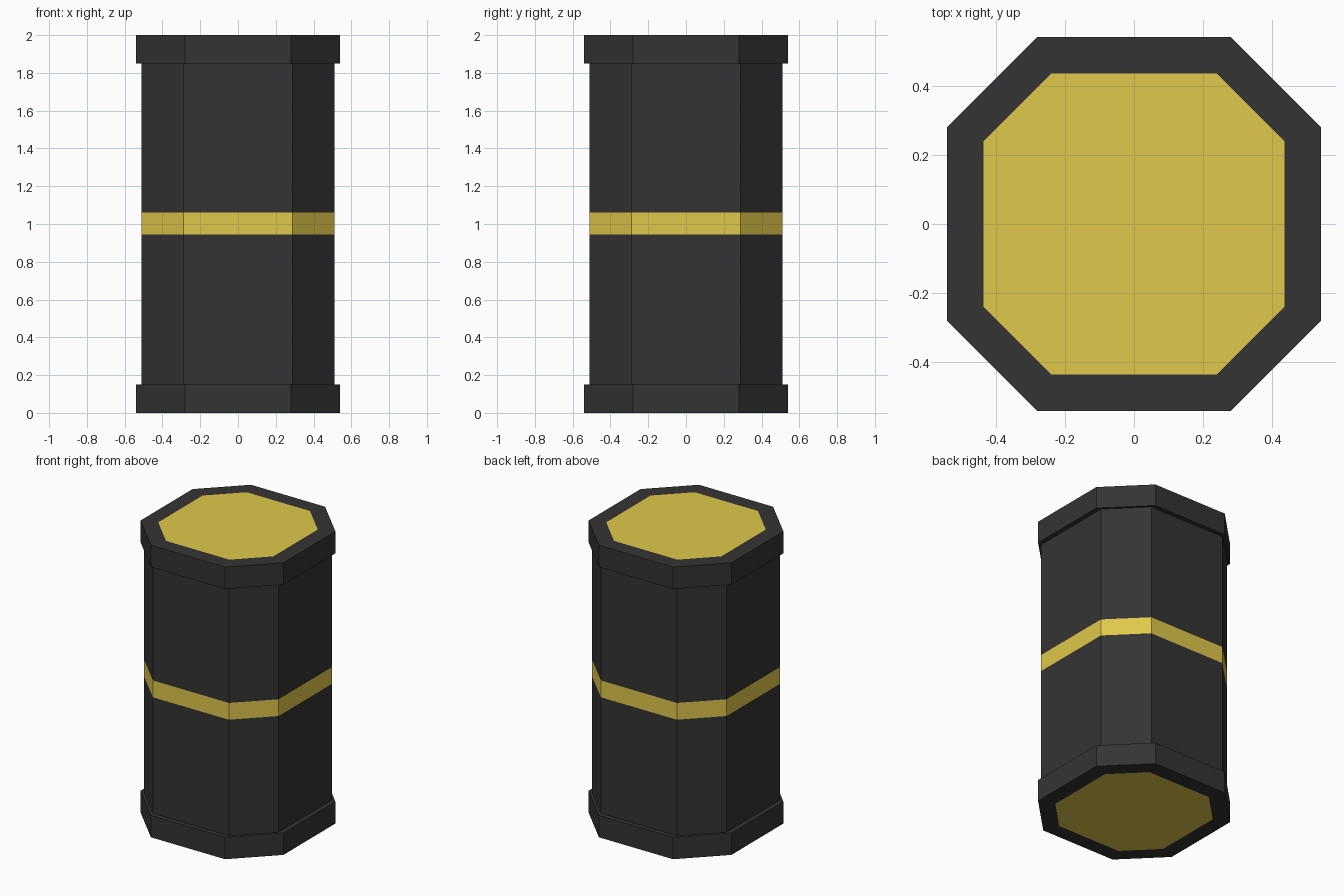
import bpy

if "Cube" in bpy.data.objects:
    bpy.data.objects.remove(bpy.data.objects["Cube"])


def material(name, rgb):
    m = bpy.data.materials.new(name)
    m.diffuse_color = (*rgb, 1)
    m.use_nodes = True
    m.node_tree.nodes["Principled BSDF"].inputs["Base Color"].default_value = m.diffuse_color
    return m


dark = material("dark_casing", (0.034, 0.034, 0.034))
yellow = material("yellow_paint", (0.75, 0.58, 0.07))

# Octagon sections as (half width, half length of the axis-aligned sides)
BODY, CAP, PANEL = (0.51, 0.288), (0.541, 0.281), (0.436, 0.24)


def octagon(section, z):
    w, s = section
    return [(w, -s, z), (w, s, z), (s, w, z), (-s, w, z),
            (-w, s, z), (-w, -s, z), (-s, -w, z), (s, -w, z)]


def loft(name, rings, mat, close_end=False):
    """Skin a stack of octagons, optionally filling the last one."""
    verts = [v for section, z in rings for v in octagon(section, z)]
    faces = []
    for r in range(len(rings) - 1):
        for i in range(8):
            j = (i + 1) % 8
            a, b = r * 8, r * 8 + 8
            faces.append((a + i, a + j, b + j, b + i))
    if close_end:
        faces.append(tuple(range(len(verts) - 8, len(verts))))
    mesh = bpy.data.meshes.new(name)
    mesh.from_pydata(verts, [], faces)
    mesh.materials.append(mat)
    obj = bpy.data.objects.new(name, mesh)
    bpy.context.collection.objects.link(obj)
    return obj, mesh


# Body in two dark halves with a flush yellow band between them
loft("lower_body", [(BODY, 0.15), (BODY, 0.945)], dark)
loft("middle_band", [(BODY, 0.945), (BODY, 1.06)], yellow)
loft("upper_body", [(BODY, 1.06), (BODY, 1.85)], dark)

# End caps: ledge, side wall, flat rim and flush yellow panel
for name, inner, outer in (("bottom", 0.15, 0.0), ("top", 1.85, 2.0)):
    obj, mesh = loft(name + "_cap", [(BODY, inner), (CAP, inner), (CAP, outer),
                                     (PANEL, outer)], dark, close_end=True)
    mesh.materials.append(yellow)
    mesh.polygons[-1].material_index = 1
    if name == "bottom":
        mesh.flip_normals()
